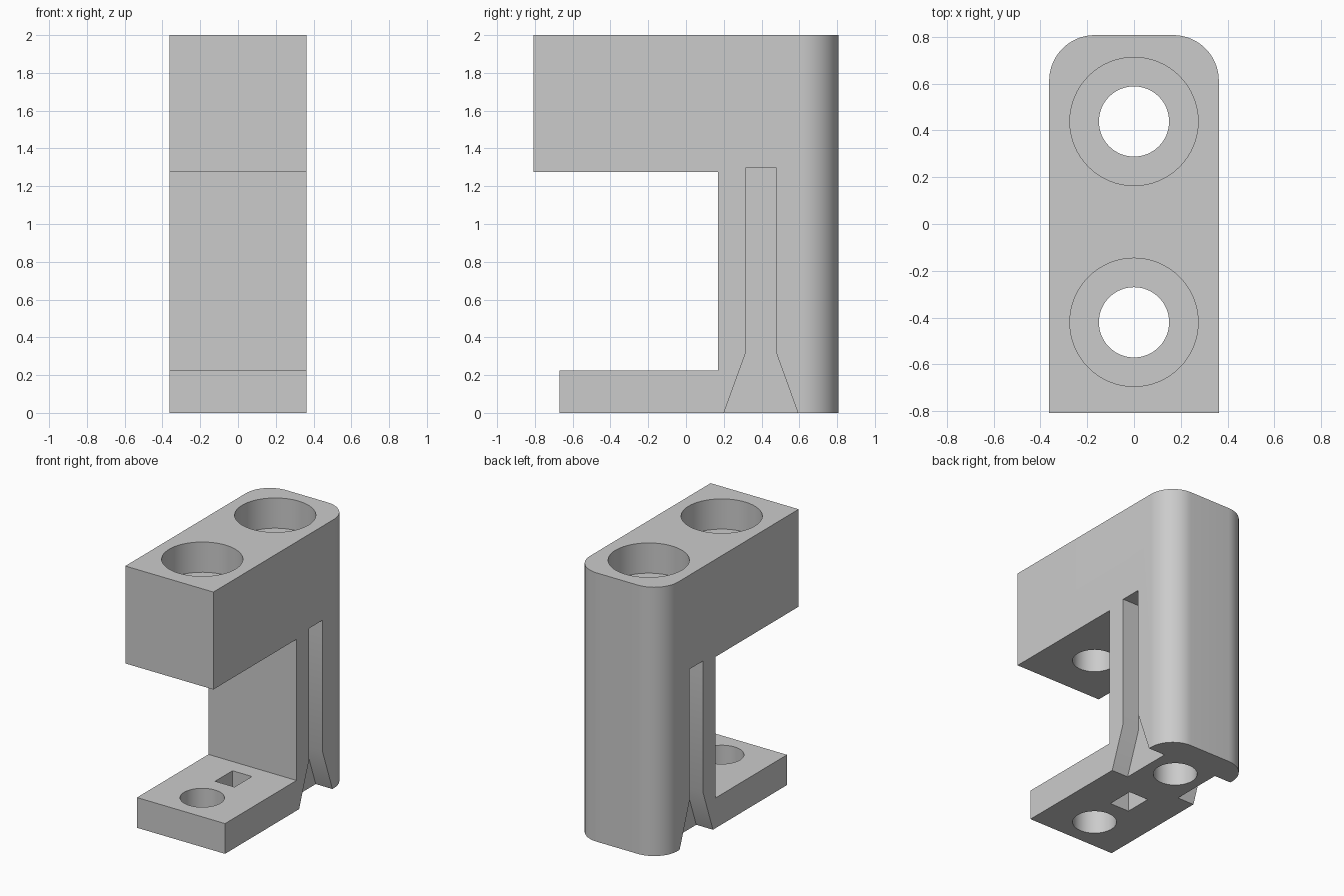
import bpy, bmesh, math

cube = bpy.data.objects.get("Cube")
if cube:
    bpy.data.objects.remove(cube, do_unlink=True)

HALF_W, HALF_L, HEIGHT = 0.3625, 0.807, 2.0

grey = bpy.data.materials.new("plain grey")
grey.use_nodes = True
colour = (0.6, 0.6, 0.6, 1)
grey.diffuse_color = colour
grey.node_tree.nodes["Principled BSDF"].inputs["Base Color"].default_value = colour


def make_object(name, bm):
    bmesh.ops.recalc_face_normals(bm, faces=bm.faces)
    mesh = bpy.data.meshes.new(name)
    bm.to_mesh(mesh)
    bm.free()
    mesh.materials.append(grey)
    obj = bpy.data.objects.new(name, mesh)
    bpy.context.collection.objects.link(obj)
    return obj


def extrude_profile(profile, x0, x1):
    """Sweep a (y, z) outline along x."""
    bm = bmesh.new()
    face = bm.faces.new([bm.verts.new((x0, y, z)) for y, z in profile])
    swept = bmesh.ops.extrude_face_region(bm, geom=[face])["geom"]
    moved = [v for v in swept if isinstance(v, bmesh.types.BMVert)]
    bmesh.ops.translate(bm, verts=moved, vec=(x1 - x0, 0, 0))
    return bm


def cylinder(name, y, radius, z0, z1):
    bm = bmesh.new()
    bmesh.ops.create_cone(bm, cap_ends=True, segments=64, radius1=radius,
                          radius2=radius, depth=z1 - z0)
    bmesh.ops.translate(bm, verts=bm.verts, vec=(0, y, (z0 + z1) / 2))
    return make_object(name, bm)


# C-shaped body with rounded back corners
bm = extrude_profile([(-0.67, 0), (HALF_L, 0), (HALF_L, HEIGHT), (-HALF_L, HEIGHT),
                      (-HALF_L, 1.275), (0.17, 1.275), (0.17, 0.225), (-0.67, 0.225)],
                     -HALF_W, HALF_W)
back_edges = [e for e in bm.edges
              if all(v.co.y > HALF_L - 0.01 for v in e.verts)
              and abs(e.verts[0].co.z - e.verts[1].co.z) > 1]
bmesh.ops.bevel(bm, geom=back_edges, offset=0.195, segments=16, profile=0.5,
                affect='EDGES')
body = make_object("clamp_body", bm)

# Bolt holes with counterbores
cutters = []
for label, y in (("front", -0.42), ("back", 0.438)):
    cutters.append(cylinder(label + "_bolt_hole", y, 0.15, -0.1, HEIGHT + 0.1))
    cutters.append(cylinder(label + "_counterbore", y, 0.274, HEIGHT - 0.225, HEIGHT + 0.1))

# Rectangular hole through the foot
cutters.append(make_object("foot_slot", extrude_profile(
    [(-0.155, -0.1), (0.05, -0.1), (0.05, 0.5), (-0.155, 0.5)], -0.08, 0.08)))

# Side grooves that flare out at the bottom
groove = [(0.2, -0.001), (0.593, -0.001), (0.477, 0.32), (0.477, 1.3),
          (0.317, 1.3), (0.317, 0.32)]
for label, side in (("left", 1), ("right", -1)):
    cutters.append(make_object(label + "_groove", extrude_profile(
        groove, side * 0.225, side * 0.5)))

# Cut everything out of the body
bpy.ops.object.select_all(action='DESELECT')
body.select_set(True)
bpy.context.view_layer.objects.active = body
for cutter in cutters:
    cut = body.modifiers.new(cutter.name, 'BOOLEAN')
    cut.operation = 'DIFFERENCE'
    cut.solver = 'EXACT'
    cut.object = cutter
    bpy.ops.object.modifier_apply(modifier=cut.name)
    bpy.data.objects.remove(cutter, do_unlink=True)

bpy.ops.object.shade_smooth_by_angle(angle=math.radians(30))
